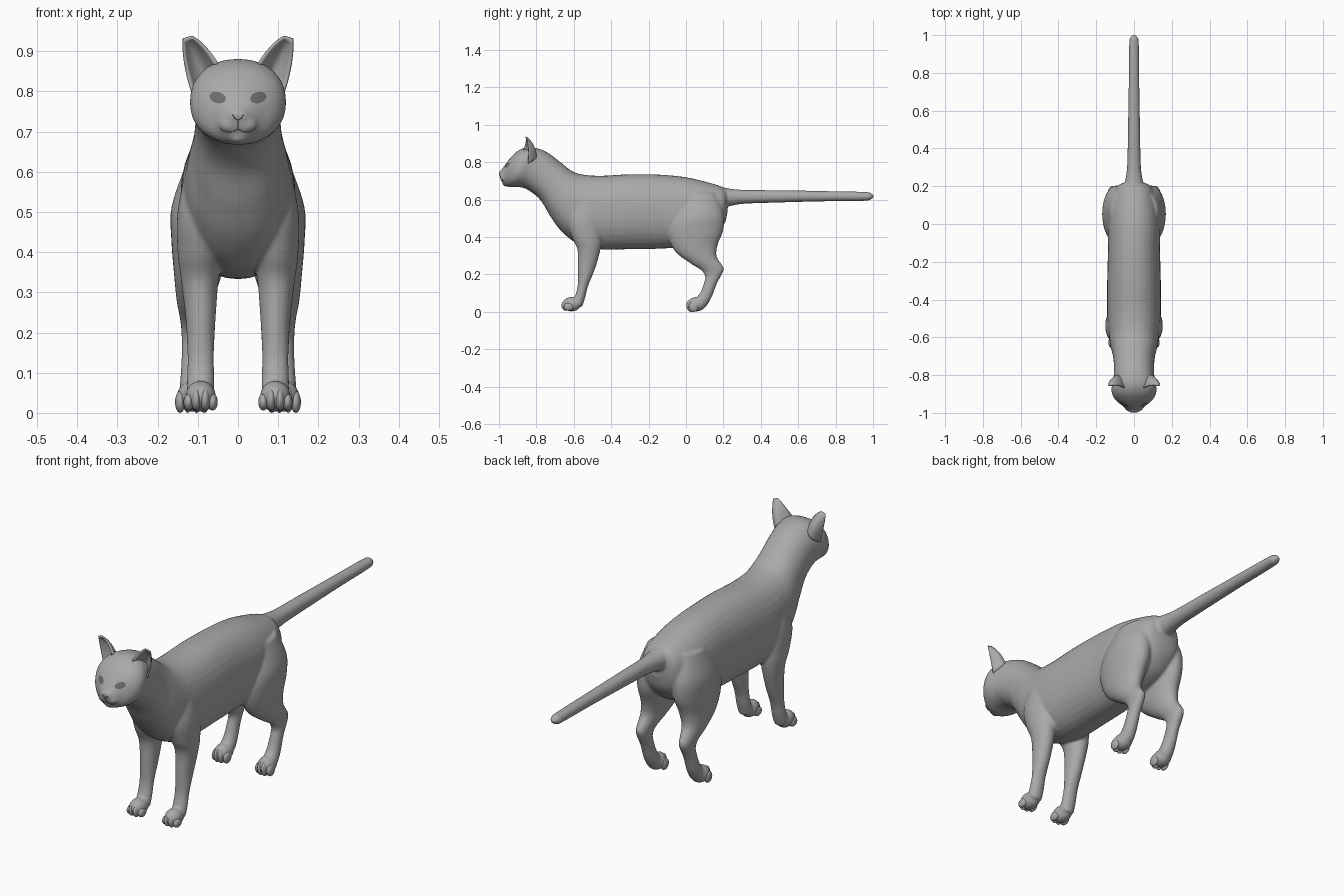
import bpy, bmesh, math
from mathutils import Vector, Matrix

if "Cube" in bpy.data.objects:
    bpy.data.objects.remove(bpy.data.objects["Cube"])


def material(name, value):
    m = bpy.data.materials.new(name)
    m.diffuse_color = (value, value, value, 1)
    m.use_nodes = True
    m.node_tree.nodes["Principled BSDF"].inputs["Base Color"].default_value = m.diffuse_color
    return m


GREY = material("grey coat", 0.4)
DARK = material("dark grey", 0.15)


def make_object(name, bm, mat, smooth=True):
    bmesh.ops.recalc_face_normals(bm, faces=bm.faces)
    mesh = bpy.data.meshes.new(name)
    bm.to_mesh(mesh)
    bm.free()
    mesh.materials.append(mat)
    for p in mesh.polygons:
        p.use_smooth = smooth
    ob = bpy.data.objects.new(name, mesh)
    bpy.context.collection.objects.link(ob)
    return ob


def spline(rows, steps=5):
    """Smooth interpolation through rows of numbers."""
    out = []
    for i in range(len(rows) - 1):
        a, b = rows[max(i - 1, 0)], rows[i]
        c, d = rows[i + 1], rows[min(i + 2, len(rows) - 1)]
        for k in range(steps):
            t = k / steps
            out.append([0.5 * (2 * q + (r - p) * t + (2 * p - 5 * q + 4 * r - s) * t * t
                               + (3 * q - p - 3 * r + s) * t ** 3)
                        for p, q, r, s in zip(a, b, c, d)])
    return out + [list(rows[-1])]


def loft(bm, rows, side=1, power=2.0, n=32):
    """Rows: edge A (y, z), edge B (y, z), half width, centre x."""
    rings = []
    for ya, za, yb, zb, hw, xc in spline(rows):
        mid = Vector((xc * side, (ya + yb) / 2, (za + zb) / 2))
        v = Vector((0, (ya - yb) / 2, (za - zb) / 2))
        ring = []
        for k in range(n):
            a = 2 * math.pi * k / n
            c, s = math.cos(a), math.sin(a)
            c = math.copysign(abs(c) ** (2 / power), c)
            s = math.copysign(abs(s) ** (2 / power), s)
            ring.append(bm.verts.new(mid + Vector((hw * c, 0, 0)) + v * s))
        rings.append(ring)
    for r0, r1 in zip(rings, rings[1:]):
        for k in range(n):
            bm.faces.new((r0[k], r0[(k + 1) % n], r1[(k + 1) % n], r1[k]))
    bm.faces.new(rings[0])
    bm.faces.new(rings[-1])


def ball(bm, centre, radii):
    m = Matrix.Translation(centre) @ Matrix.Diagonal((*radii, 1))
    bmesh.ops.create_uvsphere(bm, u_segments=20, v_segments=12, radius=1, matrix=m)


# Torso, neck and head: top edge, bottom edge, half width
torso = [
    (.222, .63, .222, .53, .04, 0), (.20, .665, .20, .46, .09, 0),
    (.12, .692, .13, .39, .122, 0), (0, .72, 0, .35, .138, 0),
    (-.14, .734, -.14, .338, .138, 0), (-.30, .736, -.30, .335, .142, 0),
    (-.46, .728, -.46, .335, .143, 0), (-.56, .736, -.58, .365, .135, 0),
    (-.615, .757, -.665, .43, .126, 0), (-.67, .80, -.725, .51, .112, 0),
    (-.74, .852, -.78, .60, .106, 0), (-.80, .876, -.85, .655, .110, 0),
    (-.85, .880, -.90, .668, .120, 0), (-.895, .864, -.925, .667, .112, 0),
    (-.93, .834, -.948, .668, .090, 0), (-.958, .80, -.965, .674, .062, 0),
    (-.983, .765, -.977, .685, .040, 0), (-1.002, .748, -.992, .715, .020, 0)]
# Tail
tail = [
    (.12, .69, .12, .54, .06, 0), (.21, .664, .21, .560, .050, 0),
    (.30, .653, .30, .577, .037, 0), (.45, .651, .45, .583, .033, 0),
    (.70, .647, .70, .590, .029, 0), (.95, .642, .95, .594, .026, 0),
    (.985, .637, .985, .599, .021, 0), (1.003, .624, 1.003, .612, .008, 0)]
# Legs: front edge, back edge, half width, centre x
front_leg = [
    (-.60, .64, -.47, .66, .045, .075), (-.635, .50, -.45, .51, .060, .090),
    (-.61, .40, -.45, .39, .055, .095), (-.580, .33, -.460, .32, .046, .095),
    (-.578, .23, -.488, .225, .037, .093), (-.579, .145, -.523, .14, .033, .093),
    (-.590, .095, -.538, .08, .034, .093), (-.605, .06, -.555, .025, .034, .093)]
hind_leg = [
    (-.03, .62, .16, .64, .055, .07), (-.085, .50, .200, .53, .075, .090),
    (-.10, .42, .200, .44, .072, .094), (-.06, .325, .170, .36, .059, .100),
    (.02, .262, .163, .30, .045, .108), (.085, .22, .188, .258, .033, .112),
    (.102, .185, .202, .225, .028, .113), (.096, .155, .165, .15, .027, .113),
    (.080, .11, .138, .08, .030, .113), (.060, .08, .110, .03, .033, .113)]
PAWS = {"front": (.093, -.612), "hind": (.114, .056)}

bm = bmesh.new()
loft(bm, torso, power=2.2)
loft(bm, tail)
for side in (1, -1):
    loft(bm, front_leg, side)
    loft(bm, hind_leg, side)
    for px, py in PAWS.values():
        ball(bm, (side * px, py, .041), (.039, .05, .039))
    # Muzzle pads
    ball(bm, (side * .021, -.970, .718), (.028, .024, .023))
ball(bm, (0, -.962, .688), (.026, .02, .018))
body = make_object("body", bm, GREY)
remesh = body.modifiers.new("blend", 'REMESH')
remesh.mode = 'VOXEL'
remesh.voxel_size = .006
remesh.use_smooth_shade = True
soften = body.modifiers.new("soften", 'SMOOTH')
soften.factor = .5
soften.iterations = 8

# Toes
for label, (px, py) in PAWS.items():
    for side in (1, -1):
        bm = bmesh.new()
        for off, back, z in ((-.030, .012, .027), (-.011, 0, .034),
                             (.011, 0, .034), (.030, .012, .027)):
            ball(bm, (side * px + off, py - .028 + back, z),
                 (.0125, .026, z - (.006 if label == "front" else 0)))
        make_object(label + "_toes", bm, GREY)


# Ears: cupped shells open to the front
def bezier(a, b, c, t):
    return Vector(a) * (1 - t) ** 2 + Vector(b) * 2 * t * (1 - t) + Vector(c) * t * t


for side in (1, -1):
    bm = bmesh.new()
    nu, nv = 14, 14
    grid = []
    for j in range(nv + 1):
        v = j / nv
        inner = bezier((.052, -.868, .868), (.080, -.850, .915), (.114, -.856, .936), v)
        outer = bezier((.112, -.845, .795), (.136, -.835, .865), (.136, -.854, .930), v)
        row = []
        for i in range(nu + 1):
            s = i / nu
            p = inner.lerp(outer, s)
            bulge = (1 - (2 * s - 1) ** 2) * (1 - v) ** .8
            p += Vector((0, .055, .004)) * bulge
            row.append(bm.verts.new((p.x * side, p.y, p.z)))
        grid.append(row)
    for j in range(nv):
        for i in range(nu):
            bm.faces.new((grid[j][i], grid[j][i + 1], grid[j + 1][i + 1], grid[j + 1][i]))
    ear = make_object("ear", bm, GREY)
    shell = ear.modifiers.new("thickness", 'SOLIDIFY')
    shell.thickness = .007
    shell.offset = 0

# Face details laid on the head surface
bpy.context.view_layer.update()
head = body.evaluated_get(bpy.context.evaluated_depsgraph_get())


def on_face(x, z, lift):
    hit, loc, normal, _ = head.ray_cast(Vector((x, -2, z)), Vector((0, 1, 0)))
    return loc + normal * lift if hit else Vector((x, -.95, z))


for side in (1, -1):
    # Eye plates, almond shaped
    bm = bmesh.new()
    n = 24
    rings = []
    for r in (.3, .65, 1):
        ring = []
        for k in range(n):
            a = 2 * math.pi * k / n
            x = .050 + .020 * r * math.cos(a)
            z = .784 + .014 * r * math.sin(a) + .003 * r * math.cos(a)
            ring.append(bm.verts.new(on_face(side * x, z, .0015)))
        rings.append(ring)
    bm.faces.new(rings[0])
    for r0, r1 in zip(rings, rings[1:]):
        for k in range(n):
            bm.faces.new((r0[k], r0[(k + 1) % n], r1[(k + 1) % n], r1[k]))
    make_object("eye", bm, DARK)


# Mouth and nose creases
def crease(name, pts):
    cu = bpy.data.curves.new(name, 'CURVE')
    cu.dimensions = '3D'
    cu.bevel_depth = .0012
    cu.bevel_resolution = 1
    rows = spline(pts)
    sp = cu.splines.new('POLY')
    sp.points.add(len(rows) - 1)
    for p, (x, z) in zip(sp.points, rows):
        p.co = (*on_face(x, z, 0), 1)
    cu.materials.append(DARK)
    bpy.context.collection.objects.link(bpy.data.objects.new(name, cu))


crease("lip_centre", [(0, .728), (0, .706)])
for side in (1, -1):
    crease("mouth", [(0, .706), (side * .016, .699), (side * .034, .701), (side * .044, .709)])
    crease("nostril", [(0, .728), (side * .008, .733), (side * .014, .742)])
